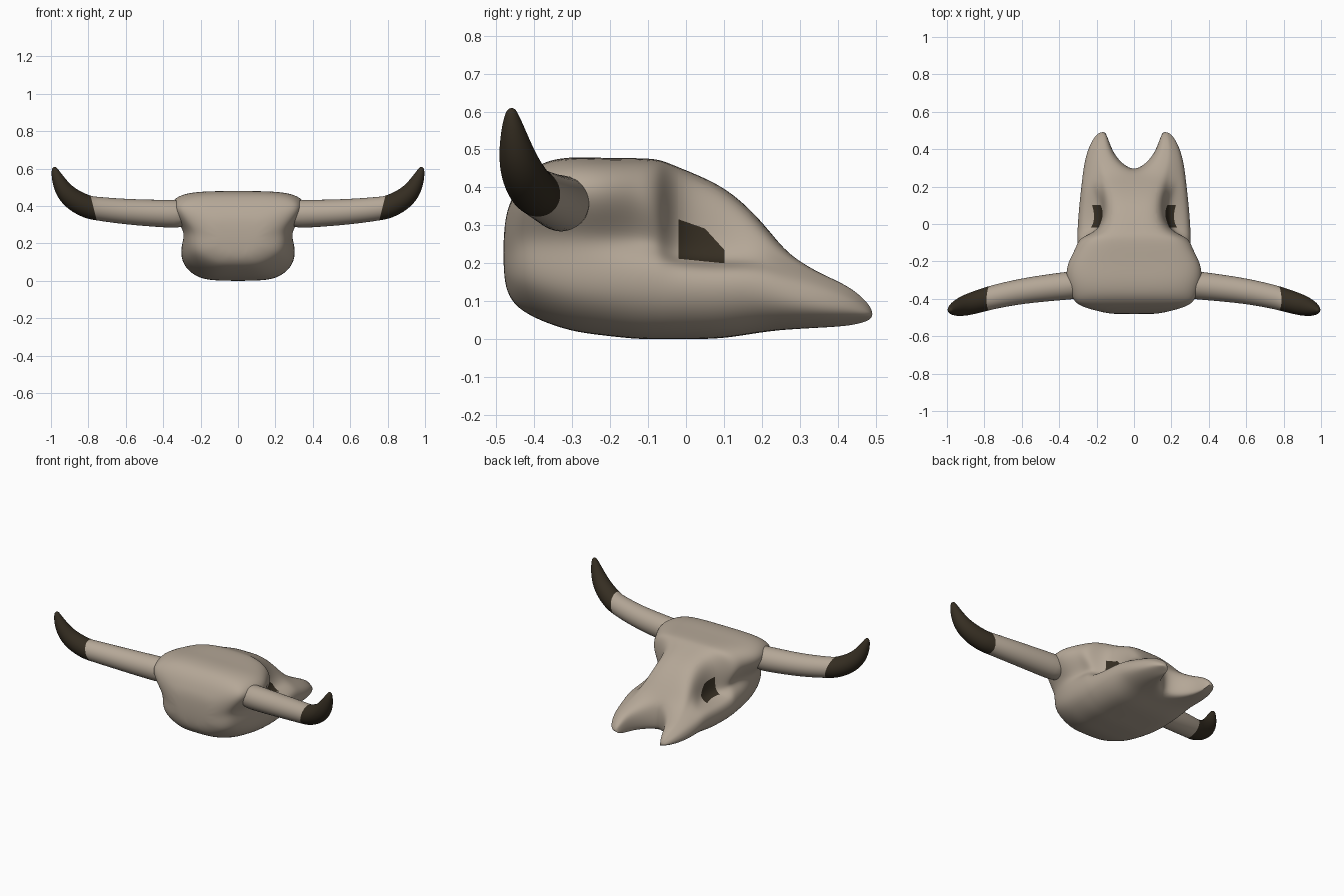
import bpy, bmesh, math
from mathutils import Vector

old = bpy.data.objects.get("Cube")
if old:
    bpy.data.objects.remove(old, do_unlink=True)


def material(name, rgb):
    mat = bpy.data.materials.new(name)
    mat.use_nodes = True
    color = (*rgb, 1)
    mat.diffuse_color = color
    shader = mat.node_tree.nodes["Principled BSDF"]
    shader.inputs["Base Color"].default_value = color
    shader.inputs["Roughness"].default_value = .8
    return mat


bone = material("bone", (.46, .388, .31))
dark = material("dark_brown", (.036, .027, .016))


def mix(a, b, t):
    return a + (b - a) * t


def loft(name, rings, levels):
    """Skin closed rings, leave out faces on the mirror plane, mirror and smooth."""
    n = len(rings[0])
    verts = [p for ring in rings for p in ring]
    faces = [list(range(n))]
    for r in range(len(rings) - 1):
        for i in range(n):
            j = (i + 1) % n
            face = [r * n + i, (r + 1) * n + i, (r + 1) * n + j, r * n + j]
            if any(abs(verts[k][0]) > .001 for k in face):
                faces.append(face)
    faces.append([len(verts) - 1 - i for i in range(n)])
    mesh = bpy.data.meshes.new(name)
    mesh.from_pydata(verts, [], faces)
    mesh.materials.append(bone)
    mesh.materials.append(dark)
    for poly in mesh.polygons:
        poly.use_smooth = True
    obj = bpy.data.objects.new(name, mesh)
    bpy.context.collection.objects.link(obj)
    obj.modifiers.new("both_sides", 'MIRROR').use_axis[0] = True
    obj.modifiers.new("smooth", 'SUBSURF').levels = levels
    bpy.context.view_layer.objects.active = obj
    for mod in list(obj.modifiers):
        bpy.ops.object.modifier_apply(modifier=mod.name)
    return obj


def paint_dark(obj, planes):
    """Cut out the region in front of all planes on both sides and darken it."""
    bm = bmesh.new()
    bm.from_mesh(obj.data)
    for side in (1, -1):
        region = bm.faces[:]
        cuts = [(Vector((p[0] * side, p[1], p[2])),
                 Vector((n[0] * side, n[1], n[2]))) for p, n in planes]
        for k, (point, normal) in enumerate(cuts):
            edges = {e for f in region for e in f.edges}
            corners = {v for f in region for v in f.verts}
            bmesh.ops.bisect_plane(bm, geom=region + list(edges) + list(corners),
                                   dist=.0001, plane_co=point, plane_no=normal)
            region = [f for f in bm.faces
                      if all((f.calc_center_median() - p).dot(n) > 0
                             for p, n in cuts[:k + 1])]
        for face in region:
            face.material_index = 1
    bm.to_mesh(obj.data)
    bm.free()


# Skull sections from crown to nose:
# y, bottom z, cheek x, cheek z, hollow x, hollow z, brow x, brow z, top z
sections = [
    (-.482, .15, .12, .22, .13, .25, .12, .28, .31),
    (-.46, .1, .20, .23, .21, .27, .23, .33, .37),
    (-.43, .073, .245, .24, .255, .28, .335, .39, .425),
    (-.38, .047, .27, .23, .275, .28, .36, .385, .468),
    (-.30, .02, .292, .22, .29, .28, .39, .38, .48),
    (-.22, .01, .303, .22, .28, .27, .39, .38, .476),
    (-.13, .0, .308, .22, .24, .26, .335, .38, .476),
    (-.07, .0, .308, .215, .24, .25, .315, .34, .473),
    (-.035, .0, .308, .205, .18, .20, .185, .33, .457),
    (.08, .0, .30, .198, .17, .193, .16, .31, .412),
    (.15, .01, .292, .193, .195, .20, .165, .27, .36),
    (.21, .02, .284, .175, .23, .20, .175, .235, .297),
    (.27, .025, .277, .14, .25, .17, .185, .205, .222),
    (.36, .03, .262, .11, .245, .14, .20, .165, .17),
    (.44, .035, .232, .095, .22, .11, .19, .133, .136),
    (.494, .052, .19, .065, .187, .07, .177, .078, .08),
]


def skull_ring(y, zb, wc, zc, wr, zr, wt, zt, ztop):
    inner = .1 + (y - .36) * .4 if y > .3 else 0   # gap between the nose prongs
    wb = wc * (.72 - .5 * max(0, -.1 - y))         # jaw narrows under the crown
    half = [(inner, zb), (mix(inner, wb, .5), zb), (wb, mix(zb, zc, .06)),
            (wc, mix(zb, zc, .45)), (wc * .99, zc), (wr, zr), (wt, zt),
            (mix(inner, wt, .82), mix(zt, ztop, 1.04)), (inner, ztop)]
    return [(x, y, z) for x, z in half]


skull = loft("skull", [skull_ring(*s) for s in sections], 3)

# Dark eye sockets on the steep walls of the hollows
paint_dark(skull, [
    ((.12, 0, 0), (1, 0, 0)),
    ((0, -.02, 0), (0, 1, 0)),
    ((0, .102, 0), (0, -1, 0)),
    ((0, .04, .206), (0, .1, 1)),
    ((0, .0, .309), (0, -.35, -1)),
    ((0, .075, .264), (0, -1.1, -1)),
])

# Horns: centre line and radius, swept out and curled up
path = [
    (.27, -.322, .357, .075), (.36, -.33, .357, .075), (.60, -.357, .368, .068),
    (.77, -.395, .388, .063), (.80, -.405, .393, .062), (.875, -.427, .427, .059),
    (.93, -.445, .478, .050), (.962, -.455, .54, .035), (.979, -.46, .588, .02),
    (.983, -.46, .61, .009),
]
centres = [Vector(p[:3]) for p in path]
horn_rings = []
sides = 12
for i, c in enumerate(centres):
    ahead = centres[min(i + 1, len(path) - 1)] - centres[max(i - 1, 0)]
    ahead.normalize()
    up = ahead.cross(Vector((0, 1, 0))).normalized()
    across = up.cross(ahead)
    radius = path[i][3] * 1.04
    angles = [math.tau * k / sides for k in range(sides)]
    horn_rings.append([tuple(c + radius * (up * math.cos(a) + across * math.sin(a)))
                       for a in angles])
horns = loft("horns", horn_rings, 2)

# Dark horn tips
paint_dark(horns, [((.772, 0, .39), (1, 0, -.25))])
